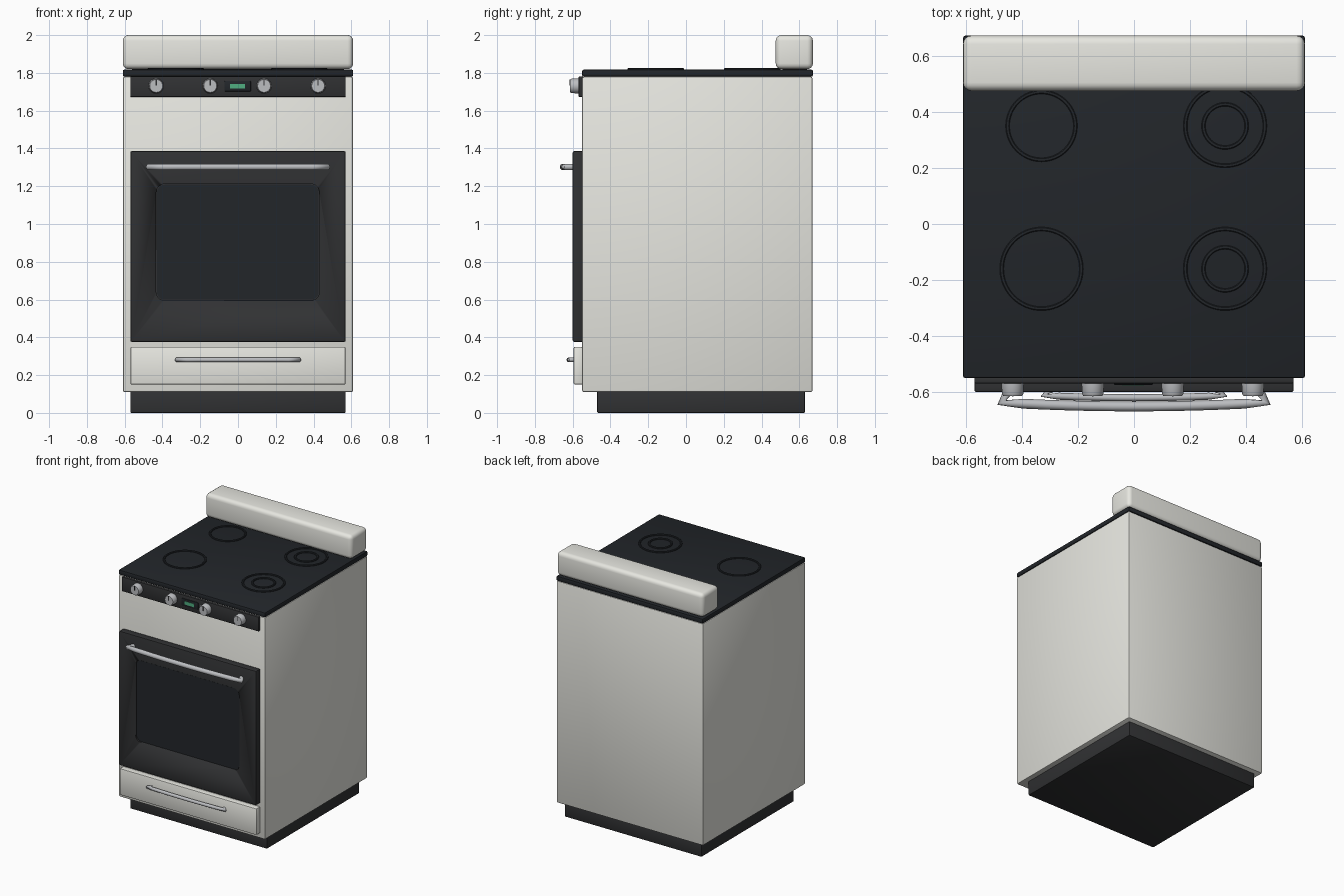
import bpy, bmesh, math
from mathutils import Vector

if "Cube" in bpy.data.objects:
    bpy.data.objects.remove(bpy.data.objects["Cube"])

def material(name, r, g, b):
    m = bpy.data.materials.new(name)
    m.diffuse_color = (r, g, b, 1)
    m.use_nodes = True
    m.node_tree.nodes["Principled BSDF"].inputs["Base Color"].default_value = m.diffuse_color
    return m

ENAMEL = material("enamel", 0.80, 0.80, 0.75)
DARK = material("dark_trim", 0.03, 0.031, 0.033)
GLASS = material("black_glass", 0.016, 0.019, 0.023)
STEEL = material("steel", 0.5, 0.51, 0.53)
GREEN = material("green_light", 0.08, 0.42, 0.22)

def finish(ob, mat):
    ob.data.materials.append(mat)
    bpy.ops.object.select_all(action='DESELECT')
    ob.select_set(True)
    bpy.context.view_layer.objects.active = ob
    bpy.ops.object.shade_smooth_by_angle(angle=math.radians(35))
    return ob

def box(name, x, y, z, mat, bevel=0.0, segs=2):
    """Box from (min, max) ranges with rounded edges."""
    lo, hi = Vector((x[0], y[0], z[0])), Vector((x[1], y[1], z[1]))
    bm = bmesh.new()
    bmesh.ops.create_cube(bm, size=1)
    bmesh.ops.scale(bm, vec=hi - lo, verts=bm.verts)
    bmesh.ops.translate(bm, vec=(lo + hi) / 2, verts=bm.verts)
    if bevel:
        bmesh.ops.bevel(bm, geom=bm.edges[:], offset=bevel, segments=segs,
                        profile=0.5, affect='EDGES')
    me = bpy.data.meshes.new(name)
    bm.to_mesh(me)
    bm.free()
    ob = bpy.data.objects.new(name, me)
    bpy.context.collection.objects.link(ob)
    return finish(ob, mat)

def rounded_panel(name, x, y, z, radius, mat):
    """Box whose four edges along y are rounded."""
    ob = box(name, x, y, z, mat)
    bm = bmesh.new()
    bm.from_mesh(ob.data)
    edges = [e for e in bm.edges
             if abs(e.verts[0].co.y - e.verts[1].co.y) > 1e-4]
    bmesh.ops.bevel(bm, geom=edges, offset=radius, segments=6,
                    profile=0.5, affect='EDGES')
    bm.to_mesh(ob.data)
    bm.free()
    return ob

def lathe(name, profile, mat, sides=48, closed=False):
    """Spin (radius, height) points about z."""
    n, verts, faces = len(profile), [], []
    for i in range(sides):
        a = 2 * math.pi * i / sides
        verts += [(r * math.cos(a), r * math.sin(a), h) for r, h in profile]
    for i in range(sides):
        j = (i + 1) % sides
        for k in range(n if closed else n - 1):
            l = (k + 1) % n
            faces.append((i * n + k, j * n + k, j * n + l, i * n + l))
    if not closed:
        faces.append([i * n + n - 1 for i in range(sides)])
        faces.append([i * n for i in reversed(range(sides))])
    me = bpy.data.meshes.new(name)
    me.from_pydata(verts, [], faces)
    ob = bpy.data.objects.new(name, me)
    bpy.context.collection.objects.link(ob)
    return finish(ob, mat)

def handle(name, half, foot, y0, y1, y2, z, radius):
    """Slightly bowed bar with returning feet."""
    pts = [(-foot, y0)]
    for i in range(13):
        t = -1 + i / 6
        pts.append((half * t, y2 + (y1 - y2) * t * t))
    pts.append((foot, y0))
    cu = bpy.data.curves.new(name, 'CURVE')
    cu.dimensions = '3D'
    cu.bevel_depth = radius
    cu.bevel_resolution = 3
    cu.use_fill_caps = True
    sp = cu.splines.new('POLY')
    sp.points.add(len(pts) - 1)
    for p, (x, y) in zip(sp.points, pts):
        p.co = (x, y, z, 1)
    sp.use_smooth = True
    cu.materials.append(STEEL)
    ob = bpy.data.objects.new(name, cu)
    bpy.context.collection.objects.link(ob)

# Cabinet, plinth, cooktop and backguard
box("plinth", (-.57, .57), (-.47, .63), (0, .12), DARK, .006)
box("cabinet", (-.61, .61), (-.55, .67), (.11, 1.78), ENAMEL, .01)
box("cooktop", (-.61, .61), (-.55, .672), (1.78, 1.817), GLASS, .008)
box("backguard", (-.61, .61), (.475, .672), (1.82, 2.0), ENAMEL, .03, 4)
box("backguard_foot", (-.56, .56), (.51, .64), (1.81, 1.83), DARK)

# Burner rings
for x, y, radii in ((-.33, .35, (.128,)), (.325, .35, (.149, .084)),
                    (-.33, -.16, (.149,)), (.325, -.16, (.149, .084))):
    for r in radii:
        ring = lathe("burner_ring", [(r - .014, 1.814), (r, 1.814), (r, 1.822),
                                     (r - .003, 1.825), (r - .011, 1.825),
                                     (r - .014, 1.822)], GLASS, 64, True)
        ring.location = (x, y, 0)

# Control panel with clock
box("control_panel", (-.57, .57), (-.569, -.545), (1.672, 1.782), DARK, .006)
box("clock_bezel", (-.072, .068), (-.574, -.56), (1.702, 1.757), GLASS, .004)
box("clock_display", (-.043, .036), (-.577, -.565), (1.717, 1.742), GREEN)

# Knobs with pointers
for x in (-.433, -.147, .138, .424):
    knob = lathe("knob", [(.04, 0), (.038, .039), (.034, .046)], STEEL, 32)
    knob.rotation_euler = (math.pi / 2, 0, 0)
    knob.location = (x, -.567, 1.731)
    box("knob_pointer", (x - .003, x + .003), (-.616, -.605), (1.732, 1.765), DARK)

# Oven door with recessed window
door = box("oven_door", (-.57, .57), (-.60, -.545), (.376, 1.386), DARK, .008)
cutter = rounded_panel("window_cutter", (-.433, .431), (-.65, -.588), (.595, 1.212), .045, DARK)
cut = door.modifiers.new("window_recess", 'BOOLEAN')
cut.object = cutter
cut.solver = 'EXACT'
cutter.hide_render = True
cutter.hide_set(True)
rounded_panel("oven_window", (-.429, .427), (-.594, -.57), (.599, 1.208), .041, GLASS)
handle("door_handle", .472, .448, -.597, -.637, -.651, 1.302, .0175)

# Storage drawer
box("drawer", (-.57, .57), (-.595, -.545), (.15, .35), ENAMEL, .008)
handle("drawer_handle", .322, .298, -.592, -.612, -.62, .281, .0125)
